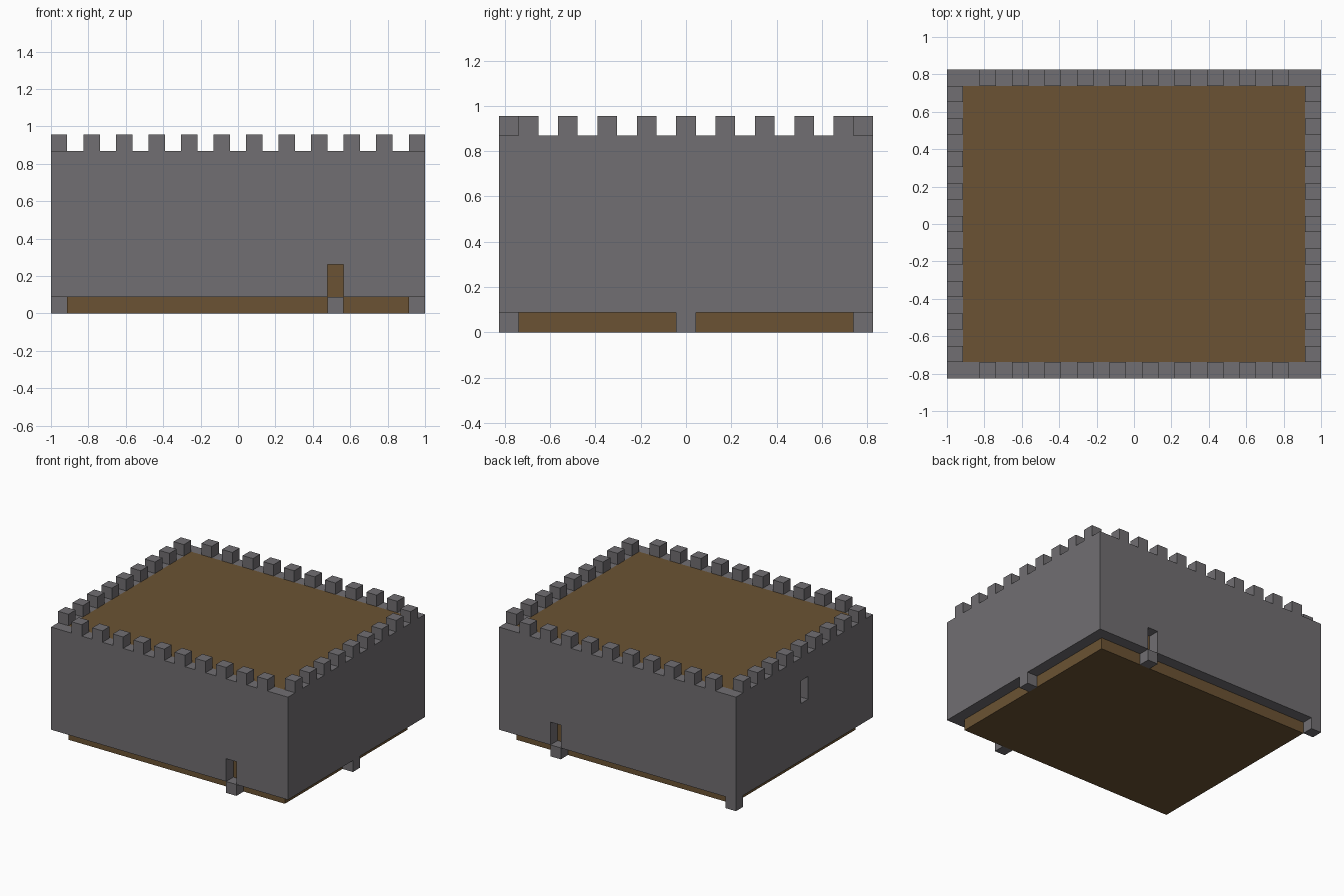
import bpy
from mathutils import Vector

if "Cube" in bpy.data.objects:
    bpy.data.objects.remove(bpy.data.objects["Cube"], do_unlink=True)

U = 2 / 23            # side of one block
NX, NY = 23, 19       # plan size in blocks
WALL_TOP = 10         # wall height in blocks


def material(name, rgb):
    m = bpy.data.materials.new(name)
    m.use_nodes = True
    m.diffuse_color = (*rgb, 1)
    m.node_tree.nodes["Principled BSDF"].inputs["Base Color"].default_value = (*rgb, 1)
    return m


stone = material("grey stone", (0.165, 0.158, 0.168))
wood = material("brown wood", (0.147, 0.086, 0.033))


def box(name, lo, hi, mat):
    """Box between two corners given in block coordinates."""
    lo, hi = Vector(lo), Vector(hi)
    mid = (lo + hi) / 2 - Vector((NX / 2, NY / 2, 0))
    bpy.ops.mesh.primitive_cube_add(size=1, location=mid * U)
    ob = bpy.context.object
    ob.name = name
    ob.scale = (hi - lo) * U
    bpy.ops.object.transform_apply(location=False, rotation=False, scale=True)
    ob.data.materials.append(mat)
    return ob


def cut(target, lo, hi):
    """Remove a box-shaped opening from the target."""
    cutter = box("cutter", lo, hi, stone)
    cutter.hide_render = True
    mod = target.modifiers.new("opening", "BOOLEAN")
    mod.operation, mod.solver, mod.object = "DIFFERENCE", "EXACT", cutter
    bpy.context.view_layer.objects.active = target
    bpy.ops.object.modifier_apply(modifier=mod.name)
    bpy.data.objects.remove(cutter, do_unlink=True)


DOOR_X = 17           # doorway column, front and back
MID_Y = 9             # middle row of the side walls

# Hollow wall ring, with two doorways and one window slit
walls = box("walls", (0, 0, 1), (NX, NY, WALL_TOP), stone)
cut(walls, (1, 1, 0), (NX - 1, NY - 1, WALL_TOP + 1))
for y in (0, NY - 1):
    cut(walls, (DOOR_X, y - 0.5, 0.5), (DOOR_X + 1, y + 1.5, 3))
cut(walls, (-0.5, MID_Y, 6), (1.5, MID_Y + 1, 8))

# Wooden floor and roof deck
box("floor", (1, 1, 0), (NX - 1, NY - 1, 1), wood)
box("roof_deck", (1, 1, WALL_TOP - 1), (NX - 1, NY - 1, WALL_TOP), wood)

# Doors: two stacked blocks just inside each doorway
for side, y in (("front", 1), ("back", NY - 2)):
    for level, z in (("lower", 1), ("upper", 2)):
        box(f"{side}_door_{level}", (DOOR_X, y, z), (DOOR_X + 1, y + 1, z + 1), wood)

# Stone steps and the corner footing under the walls
for name, x, y in (("front_step", DOOR_X, 0), ("back_step", DOOR_X, NY - 1),
                   ("left_step", NX - 1, MID_Y), ("corner_footing", 0, NY - 1)):
    box(name, (x, y, 0), (x + 1, y + 1, 1), stone)

# Battlements: every second block, corners left open
for side, y in (("front", 0), ("back", NY - 1)):
    for x in range(2, NX - 2, 2):
        box(f"{side}_merlon", (x, y, WALL_TOP), (x + 1, y + 1, WALL_TOP + 1), stone)
for side, x in (("right", 0), ("left", NX - 1)):
    for y in range(1, NY - 1, 2):
        box(f"{side}_merlon", (x, y, WALL_TOP), (x + 1, y + 1, WALL_TOP + 1), stone)
